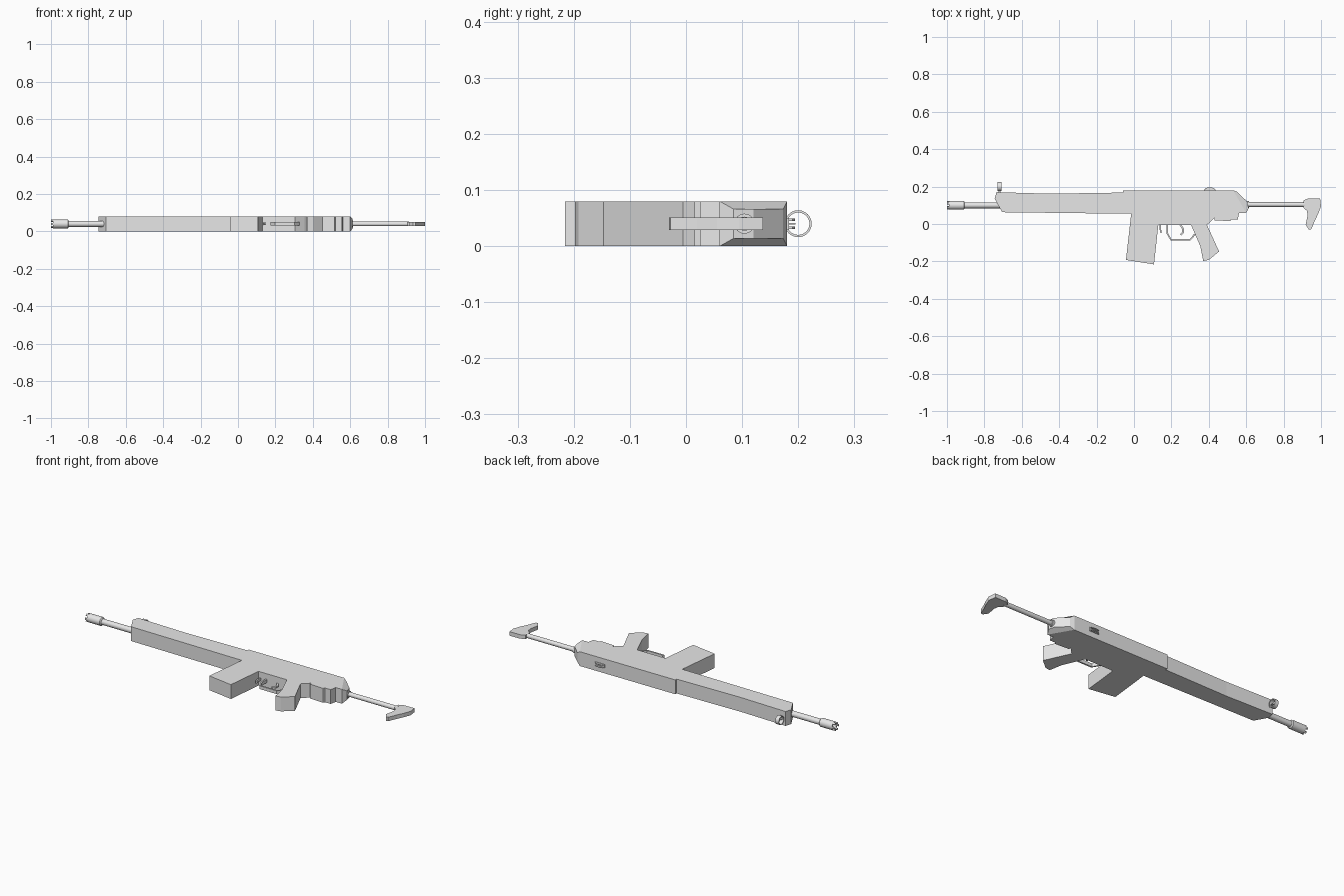
import bpy, bmesh, math
from mathutils import Vector

if "Cube" in bpy.data.objects:
    bpy.data.objects.remove(bpy.data.objects["Cube"])

grey = bpy.data.materials.new("plain grey")
grey.diffuse_color = (0.8, 0.8, 0.8, 1)
grey.use_nodes = True
grey.node_tree.nodes["Principled BSDF"].inputs["Base Color"].default_value = grey.diffuse_color
MID = 0.04  # centre plane of the flat-lying rifle


def make(name, verts, faces, smooth=False):
    me = bpy.data.meshes.new(name)
    me.from_pydata(verts, [], faces)
    me.materials.append(grey)
    ob = bpy.data.objects.new(name, me)
    bpy.context.collection.objects.link(ob)
    if smooth:
        bpy.context.view_layer.objects.active = ob
        ob.select_set(True)
        bpy.ops.object.shade_smooth_by_angle(angle=math.radians(40))
        ob.select_set(False)
    return ob


def prism(name, pts, z0=0.0, z1=0.08, skip=()):
    """Extrude a counter-clockwise outline; skip = joint edges left open."""
    n = len(pts)
    verts = [(x, y, z) for z in (z0, z1) for x, y in pts]
    faces = [list(range(n))[::-1], list(range(n, 2 * n))]
    for i in range(n):
        if i not in skip:
            j = (i + 1) % n
            faces.append([i, j, j + n, i + n])
    return make(name, verts, faces)


def strip(name, path, width, half_z):
    """Flat band of constant width following a path."""
    p = [Vector(q) for q in path]
    left, right = [], []
    for i, q in enumerate(p):
        d = (p[min(i + 1, len(p) - 1)] - p[max(i - 1, 0)]).normalized()
        nrm = Vector((-d.y, d.x)) * width / 2
        left.append(q + nrm)
        right.append(q - nrm)
    return prism(name, [tuple(v) for v in right + left[::-1]], MID - half_z, MID + half_z)


def lathe(name, prof, y, sides=16, loop=False):
    """Turn an (x, radius) profile about an axis along x."""
    verts = [(x, y + r * math.cos(2 * math.pi * k / sides), MID + r * math.sin(2 * math.pi * k / sides))
             for x, r in prof for k in range(sides)]
    n = len(prof)
    faces = []
    for i in range(n if loop else n - 1):
        a, b = i * sides, (i + 1) % n * sides
        for k in range(sides):
            m = (k + 1) % sides
            faces.append([a + k, a + m, b + m, b + k])
    if not loop:
        faces += [list(range(sides)), list(range((n - 1) * sides, n * sides))]
    ob = make(name, verts, faces, True)
    bm = bmesh.new()
    bm.from_mesh(ob.data)
    bmesh.ops.recalc_face_normals(bm, faces=bm.faces)
    bm.to_mesh(ob.data)
    bm.free()
    return ob


# main body, joined edge to edge
prism("handguard", [(-0.745, 0.135), (-0.705, 0.063), (-0.06, 0.055), (-0.06, 0.168),
                    (-0.45, 0.162), (-0.735, 0.17)], skip=(2,))
prism("receiver", [(-0.06, 0.168), (-0.06, 0.055), (-0.015, 0.055), (0.13, -0.005), (0.305, -0.005),
                   (0.39, -0.005), (0.43, 0.032), (0.43, 0.02), (0.515, 0.015), (0.52, 0.025),
                   (0.555, 0.025), (0.562, 0.06), (0.60, 0.06), (0.53, 0.18), (-0.06, 0.18)],
      skip=(0, 2, 4, 12))
prism("magazine", [(-0.015, 0.055), (-0.043, -0.192), (0.107, -0.216), (0.13, -0.005)], skip=(3,))
prism("pistol_grip", [(0.305, -0.005), (0.355, -0.12), (0.37, -0.198), (0.40, -0.192),
                      (0.455, -0.147), (0.39, -0.005)], skip=(5,))

# chamfered rear cap
outline = [(0.60, 0.06), (0.613, 0.085), (0.605, 0.12), (0.55, 0.173), (0.53, 0.18)]
inset = [0, 0.014, 0.014, 0.014, 0]
make("rear_cap",
     [(x, y, d) for (x, y), d in zip(outline, inset)] +
     [(x, y, 0.08 - d) for (x, y), d in zip(outline, inset)],
     [[4, 3, 2, 1, 0], [5, 6, 7, 8, 9]] + [[i, i + 1, i + 6, i + 5] for i in range(4)])

# barrel and hollow muzzle device
lathe("barrel", [(-0.91, 0.016), (-0.70, 0.016)], 0.1)
lathe("muzzle", [(-0.905, 0.018), (-0.9, 0.023), (-0.915, 0.0235), (-0.988, 0.0235),
                 (-0.988, 0.016), (-0.93, 0.016)][0:1] +
      [(-0.91, 0.0235), (-0.988, 0.0235), (-0.988, 0.016), (-0.94, 0.016)], 0.1)
# crown prongs
for k in range(6):
    verts = []
    for x in (-1.0, -0.987):
        for r in (0.016, 0.0235):
            for s in (-0.25, 0.25):
                a = k * math.pi / 3 + s
                verts.append((x, 0.1 + r * math.cos(a), MID + r * math.sin(a)))
    make(f"muzzle_prong_{k}", verts, [[0, 1, 3, 2], [4, 6, 7, 5], [0, 4, 5, 1],
                                      [2, 3, 7, 6], [0, 2, 6, 4], [1, 5, 7, 3]])

# sights
lathe("front_sight_ring", [(-0.73, 0.024), (-0.708, 0.024), (-0.708, 0.02), (-0.73, 0.02)],
      0.2, 24, True)
prism("front_sight_post", [(-0.724, 0.165), (-0.714, 0.165), (-0.714, 0.195), (-0.724, 0.195)],
      0.0385, 0.0415)
prism("rear_sight_base", [(0.375, 0.179), (0.435, 0.179), (0.435, 0.184), (0.375, 0.184)], 0.03, 0.05)
for k, z in enumerate((0.031, 0.045)):
    prism(f"rear_sight_fin_{k}", [(0.38, 0.184), (0.43, 0.184), (0.43, 0.19), (0.42, 0.194),
                                  (0.39, 0.194), (0.38, 0.19)], z, z + 0.004)

# trigger group
strip("trigger_guard", [(0.178, 0.0), (0.178, -0.05), (0.198, -0.085), (0.30, -0.085), (0.325, -0.055)],
      0.009, 0.009)
strip("trigger", [(0.245, 0.0), (0.262, -0.025), (0.262, -0.045), (0.25, -0.058)], 0.009, 0.005)
strip("magazine_catch", [(0.142, 0.0), (0.14, -0.025), (0.145, -0.047)], 0.008, 0.007)

# folding stock rod and hooked butt plate
lathe("stock_rod", [(0.60, 0.0125), (0.915, 0.0125)], 0.104)
lathe("stock_collar", [(0.595, 0.018), (0.616, 0.018)], 0.104)
prism("butt_plate", [(0.905, 0.088), (0.925, 0.07), (0.928, 0.045), (0.918, -0.005), (0.935, -0.03),
                     (0.948, -0.028), (0.968, 0.02), (0.985, 0.055), (1.0, 0.095), (0.995, 0.137),
                     (0.93, 0.136), (0.905, 0.125)], 0.029, 0.051)
